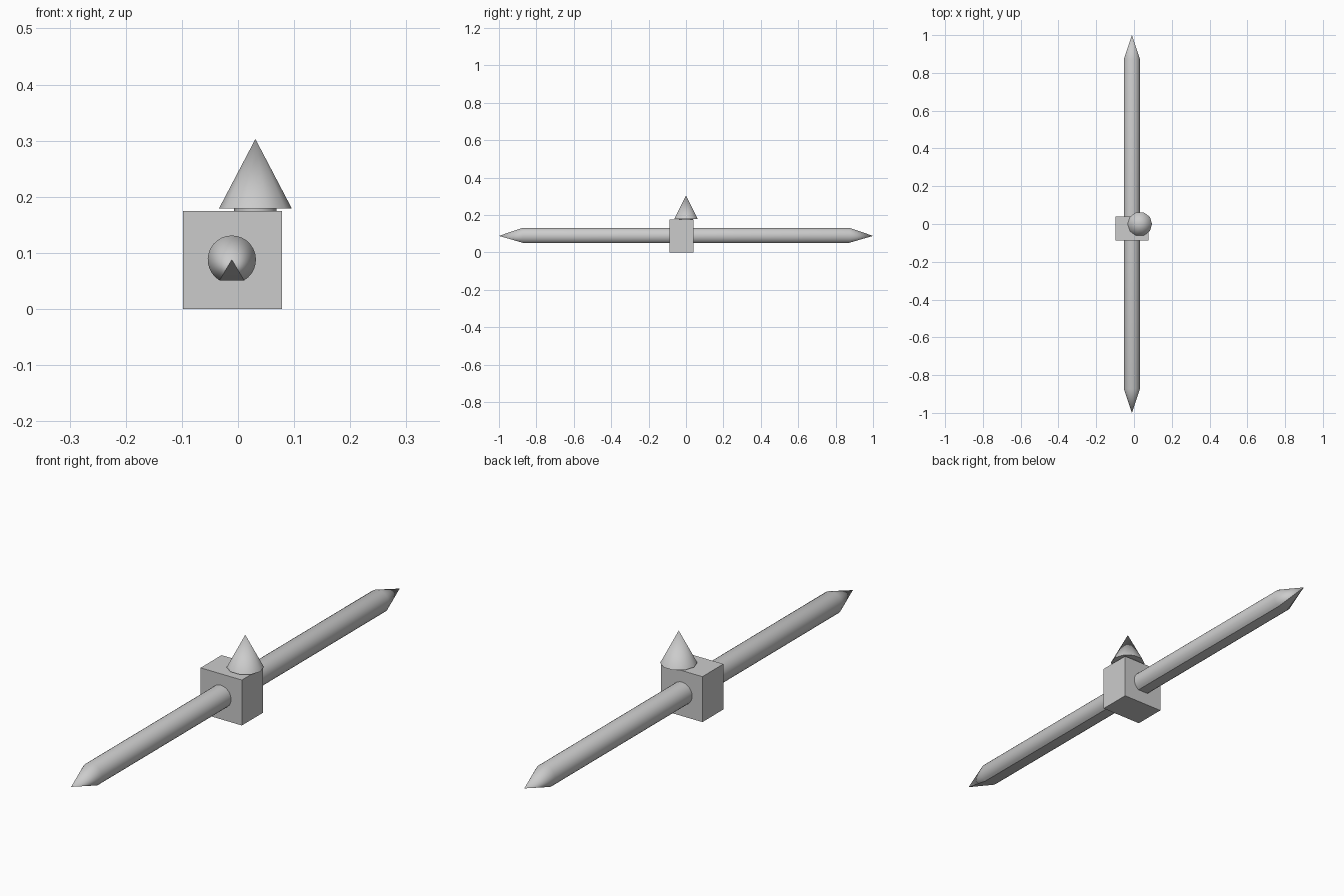
import bpy, bmesh, math

if "Cube" in bpy.data.objects:
    bpy.data.objects.remove(bpy.data.objects["Cube"])

grey = bpy.data.materials.new("plain grey")
grey.diffuse_color = (0.6, 0.6, 0.6, 1)
grey.use_nodes = True
grey.node_tree.nodes["Principled BSDF"].inputs["Base Color"].default_value = grey.diffuse_color


def finish(name, bm, smooth=None):
    bmesh.ops.recalc_face_normals(bm, faces=bm.faces)
    mesh = bpy.data.meshes.new(name)
    bm.to_mesh(mesh)
    bm.free()
    mesh.materials.append(grey)
    ob = bpy.data.objects.new(name, mesh)
    bpy.context.collection.objects.link(ob)
    if smooth:
        bpy.ops.object.select_all(action='DESELECT')
        ob.select_set(True)
        bpy.context.view_layer.objects.active = ob
        bpy.ops.object.shade_smooth_by_angle(angle=math.radians(smooth))
    return ob


def lathe(name, profile, x, y, sides, smooth):
    """Stack rings of (radius, z) into a closed turned solid; radius 0 is a tip."""
    bm = bmesh.new()
    rings = []
    for r, z in profile:
        n = sides if r else 1
        rings.append([bm.verts.new((x + r * math.cos(2 * math.pi * i / sides),
                                    y + r * math.sin(2 * math.pi * i / sides), z))
                      for i in range(n)])
    for a, b in zip(rings, rings[1:]):
        for i in range(sides):
            j = (i + 1) % sides
            q = [a[i], a[j], b[j], b[i]] if len(b) > 1 else [a[i], a[j], b[0]]
            bm.faces.new(q)
    bm.faces.new(rings[0])
    return finish(name, bm, smooth)


# block in the middle
bm = bmesh.new()
bmesh.ops.create_cube(bm, size=1)
for v in bm.verts:
    v.co = (v.co.x * 0.176 - 0.01, v.co.y * 0.128 - 0.024, v.co.z * 0.175 + 0.0875)
finish("centre_block", bm)

# long bar with a flattened underside and a pointed tip at each end
CX, CZ, R, FLAT = -0.011, 0.088, 0.043, 0.051
drop = math.asin((CZ - FLAT) / R)
section = []
for i in range(25):
    a = -drop + (math.pi + 2 * drop) * i / 24
    section.append((CX + R * math.cos(a), CZ + R * math.sin(a)))
bm = bmesh.new()
ends = [[bm.verts.new((x, y, z)) for x, z in section] for y in (-0.873, 0.873)]
tips = [bm.verts.new((CX, y, CZ)) for y in (-1, 1)]
n = len(section)
for i in range(n):
    j = (i + 1) % n
    bm.faces.new((ends[0][i], ends[0][j], ends[1][j], ends[1][i]))
    for ring, tip in zip(ends, tips):
        bm.faces.new((ring[i], ring[j], tip))
finish("pointed_bar", bm, 30)

# cone on its short neck
lathe("cone_with_neck", [(0.038, 0.174), (0.038, 0.179), (0.065, 0.179), (0, 0.303)],
      0.031, 0.0, 10, 50)
